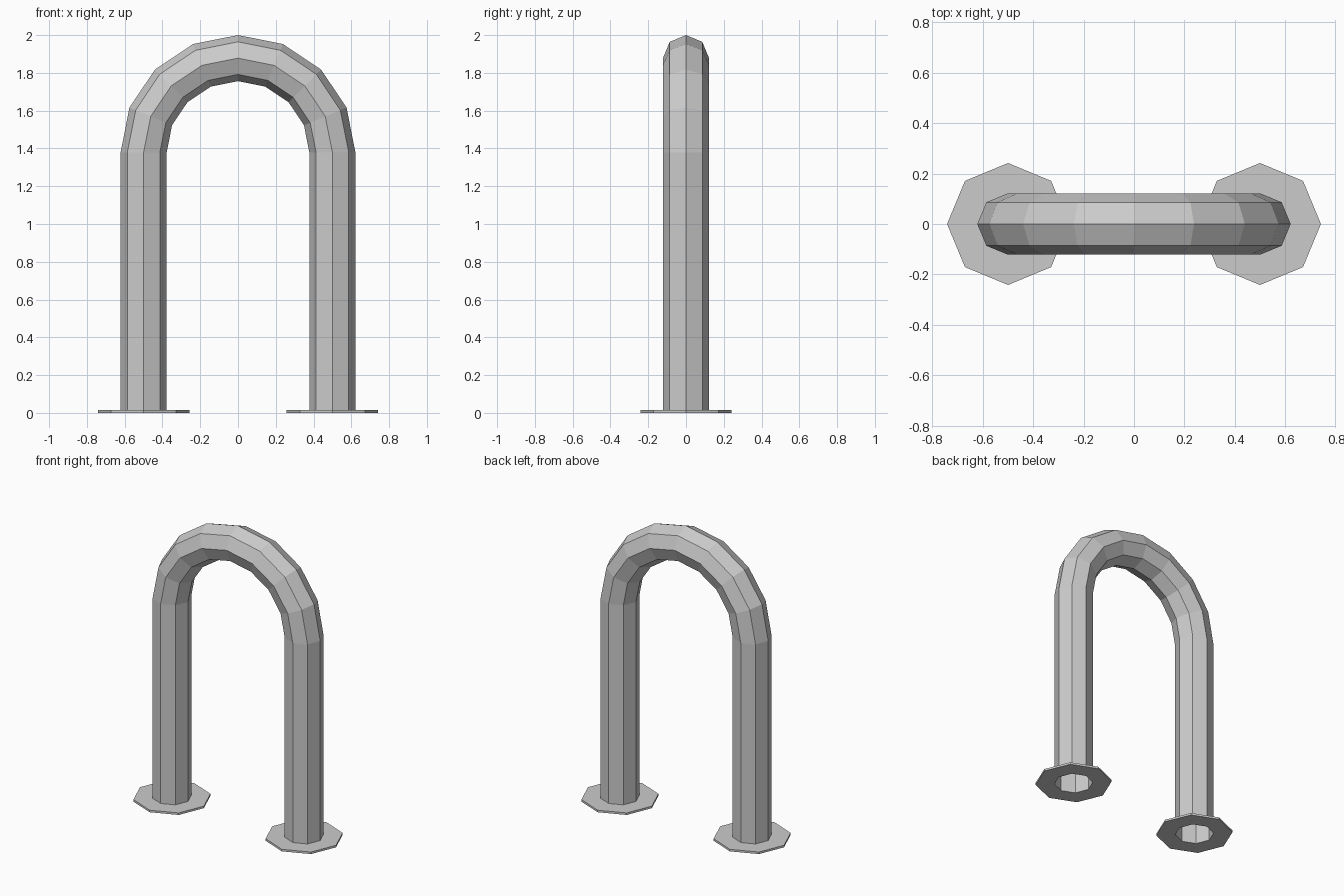
import bpy, bmesh
from math import sin, cos, pi

if "Cube" in bpy.data.objects:
    bpy.data.objects.remove(bpy.data.objects["Cube"])

SIDES = 8
PIPE_R, FLANGE_R = 0.122, 0.242
BEND_R, BEND_Z = 0.5, 1.378
FLANGE_H = 0.014


def loft(name, rings):
    """Skin a list of equal-sized rings of points into an open flat-shaded mesh."""
    bm = bmesh.new()
    loops = [[bm.verts.new(p) for p in ring] for ring in rings]
    for a, b in zip(loops, loops[1:]):
        for i in range(SIDES):
            j = (i + 1) % SIDES
            bm.faces.new((a[i], a[j], b[j], b[i]))
    bmesh.ops.recalc_face_normals(bm, faces=bm.faces)
    mesh = bpy.data.meshes.new(name)
    bm.to_mesh(mesh)
    bm.free()
    obj = bpy.data.objects.new(name, mesh)
    bpy.context.collection.objects.link(obj)
    return obj


def pipe_ring(cx, cz, angle):
    """Octagon across the pipe; angle is the bend direction in the XZ plane."""
    ring = []
    for i in range(SIDES):
        t = 2 * pi * i / SIDES
        u = PIPE_R * cos(t)
        ring.append((cx + u * cos(angle), PIPE_R * sin(t), cz + u * sin(angle)))
    return ring


def flat_ring(cx, z, r):
    return [(cx + r * cos(2 * pi * i / SIDES), r * sin(2 * pi * i / SIDES), z)
            for i in range(SIDES)]


# Bent tube: right leg, half-circle bend in eight steps, left leg (open ends)
rings = [pipe_ring(BEND_R, 0, 0)]
for k in range(9):
    a = pi * k / 8
    rings.append(pipe_ring(BEND_R * cos(a), BEND_Z + BEND_R * sin(a), a))
rings.append(pipe_ring(-BEND_R, 0, pi))
loft("bent_tube", rings)

# Thin octagonal floor flanges with the tube opening through them
for side, x in (("left", -BEND_R), ("right", BEND_R)):
    loft(side + "_floor_flange", [
        flat_ring(x, FLANGE_H, PIPE_R),
        flat_ring(x, FLANGE_H, FLANGE_R),
        flat_ring(x, 0, FLANGE_R),
        flat_ring(x, 0, PIPE_R),
    ])
